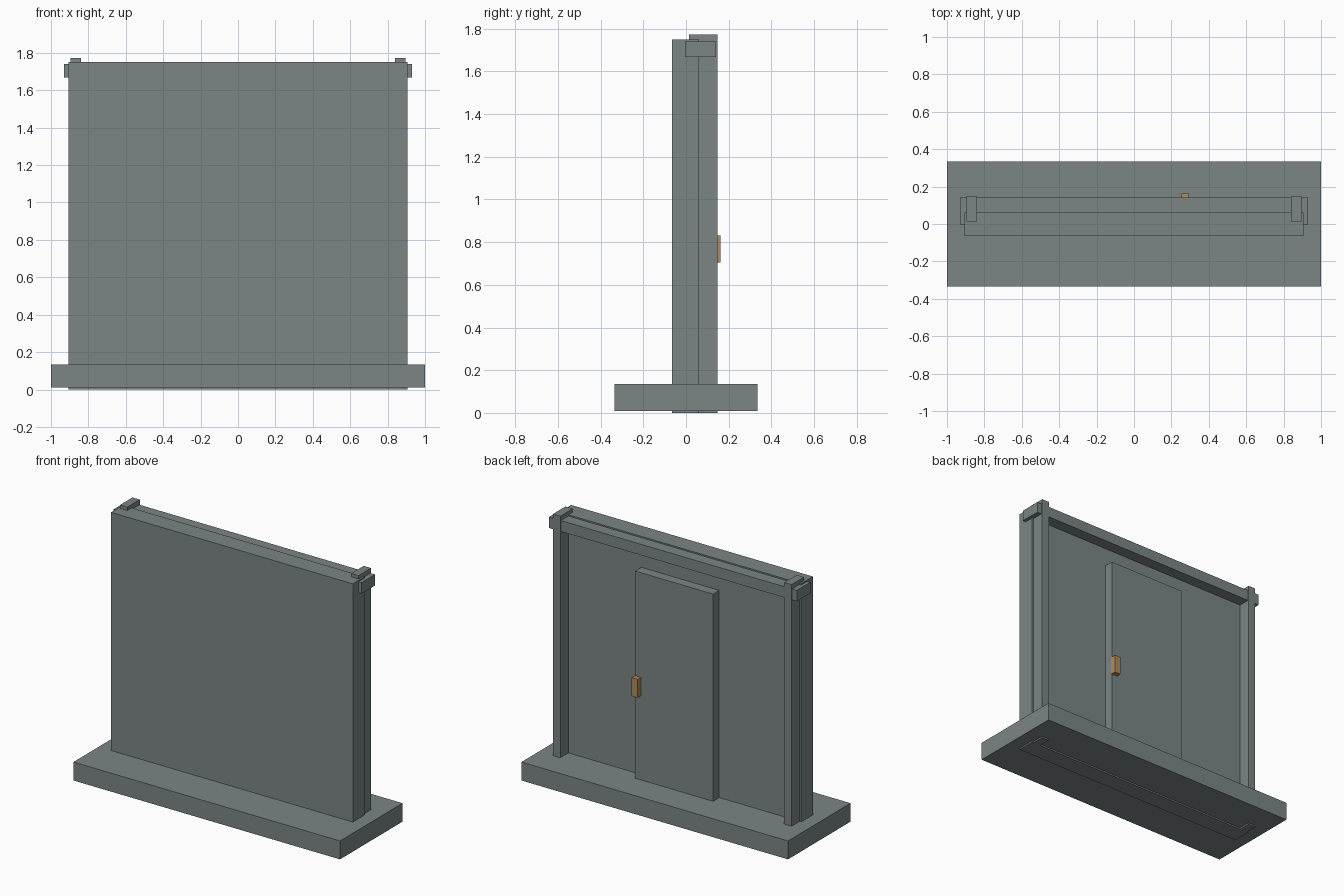
import bpy
import bmesh
from mathutils import Matrix, Vector

if "Cube" in bpy.data.objects:
    bpy.data.objects.remove(bpy.data.objects["Cube"])


def material(name, rgb):
    m = bpy.data.materials.new(name)
    m.diffuse_color = (*rgb, 1)
    m.use_nodes = True
    m.node_tree.nodes["Principled BSDF"].inputs["Base Color"].default_value = m.diffuse_color
    return m


GREY = material("slate_grey", (0.2, 0.235, 0.235))
BRASS = material("brass", (0.43, 0.27, 0.11))


def box(name, x, y, z, mat):
    """Box spanning the (min, max) ranges given on each axis."""
    lo, hi = (Vector(c) for c in zip(x, y, z))
    bm = bmesh.new()
    bmesh.ops.create_cube(bm, size=1, matrix=Matrix.Translation((lo + hi) / 2) @ Matrix.Diagonal((*(hi - lo), 1)))
    mesh = bpy.data.meshes.new(name)
    bm.to_mesh(mesh)
    bm.free()
    mesh.materials.append(mat)
    ob = bpy.data.objects.new(name, mesh)
    bpy.context.collection.objects.link(ob)
    return ob


# Plinth and wall slab
box("base", (-1, 1), (-0.335, 0.335), (0.01, 0.135), GREY)
box("wall", (-0.907, 0.907), (-0.065, 0.061), (0.0, 1.75), GREY)

# Rear frame: two posts and a beam passing through them
for side, x in (("left", (-0.895, -0.84)), ("right", (0.84, 0.895))):
    box(side + "_post", x, (0.014, 0.147), (0.0, 1.773), GREY)
box("top_beam", (-0.93, 0.93), (-0.004, 0.141), (1.667, 1.741), GREY)

# Door with handle
box("door", (-0.292, 0.292), (0.03, 0.127), (0.1, 1.54), GREY)
box("door_handle", (0.25, 0.295), (0.12, 0.162), (0.705, 0.83), BRASS)
